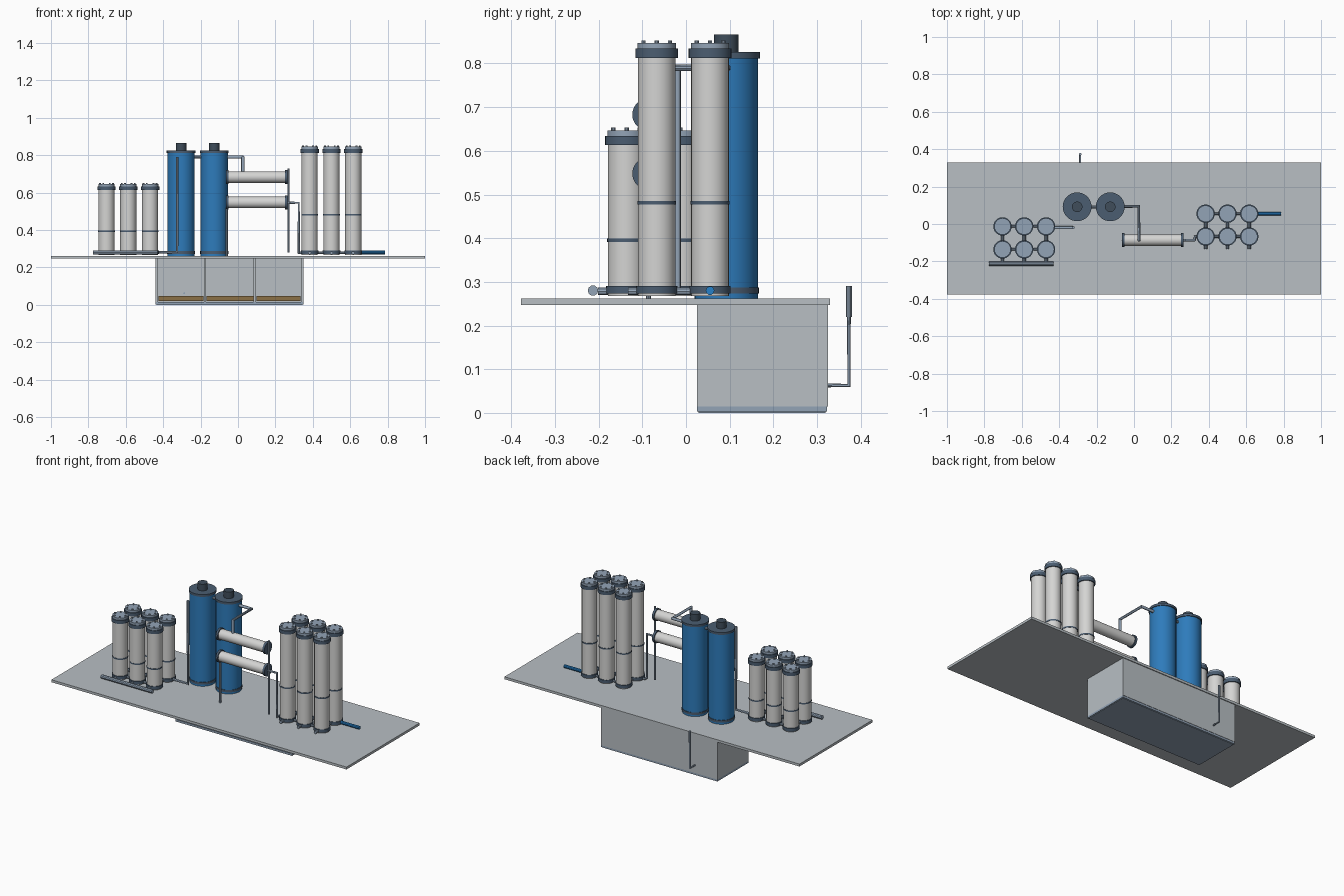
import bpy, bmesh, math
from mathutils import Matrix, Vector

if "Cube" in bpy.data.objects:
    bpy.data.objects.remove(bpy.data.objects["Cube"])


def material(name, rgb):
    m = bpy.data.materials.new(name)
    m.diffuse_color = (*rgb, 1)
    m.use_nodes = True
    m.node_tree.nodes["Principled BSDF"].inputs["Base Color"].default_value = m.diffuse_color
    return m


CONCRETE = material("concrete grey", (0.48, 0.52, 0.55))
SHELL = material("pale shell grey", (0.66, 0.66, 0.65))
BLUE = material("tank blue", (0.027, 0.20, 0.50))
SLATE = material("slate collar", (0.070, 0.110, 0.165))
STEEL = material("pipe steel", (0.29, 0.37, 0.47))
DARK = material("dark fitting", (0.050, 0.075, 0.105))
OUTLET = material("outlet blue", (0.02, 0.22, 0.58))
BROWN = material("filter sand", (0.26, 0.16, 0.06))
MATS = [SHELL, BLUE, SLATE, STEEL, DARK]


def add_object(name, mesh, loc=(0, 0, 0), rot=(0, 0, 0)):
    ob = bpy.data.objects.new(name, mesh)
    ob.location, ob.rotation_euler = loc, rot
    bpy.context.collection.objects.link(ob)
    return ob


def smooth(ob):
    bpy.ops.object.select_all(action='DESELECT')
    ob.select_set(True)
    bpy.context.view_layer.objects.active = ob
    bpy.ops.object.shade_smooth_by_angle(angle=math.radians(35))


def box(name, mat, x, y, z):
    bm = bmesh.new()
    size = [b - a for a, b in (x, y, z)]
    mid = [(a + b) / 2 for a, b in (x, y, z)]
    bmesh.ops.create_cube(bm, size=1, matrix=Matrix.Translation(mid) @ Matrix.Diagonal((*size, 1)))
    me = bpy.data.meshes.new(name)
    bm.to_mesh(me)
    bm.free()
    me.materials.append(mat)
    return add_object(name, me)


def disc(bm, r, z0, z1, mat, x=0, y=0, seg=32):
    """One upright drum, added to a stack."""
    old = set(bm.faces)
    bmesh.ops.create_cone(bm, cap_ends=True, segments=seg, radius1=r, radius2=r, depth=z1 - z0,
                          matrix=Matrix.Translation((x, y, (z0 + z1) / 2)))
    for f in set(bm.faces) - old:
        f.material_index = MATS.index(mat)


def stack(name, drums, bolts=None):
    """Mesh of stacked drums, with an optional ring of bolts (radius, z0, z1)."""
    bm = bmesh.new()
    for r, z0, z1, mat in drums:
        disc(bm, r, z0, z1, mat)
    if bolts:
        for i in range(6):
            a = i * math.pi / 3
            disc(bm, 0.005, bolts[1], bolts[2], STEEL, bolts[0] * math.cos(a), bolts[0] * math.sin(a), 10)
    me = bpy.data.meshes.new(name)
    bm.to_mesh(me)
    bm.free()
    for m in MATS:
        me.materials.append(m)
    return me


def pipe(name, pts, r=0.009, mat=STEEL):
    cu = bpy.data.curves.new(name, 'CURVE')
    cu.dimensions = '3D'
    cu.bevel_depth, cu.bevel_resolution, cu.use_fill_caps = r, 3, True
    sp = cu.splines.new('POLY')
    sp.points.add(len(pts) - 1)
    for p, co in zip(sp.points, pts):
        p.co = (*co, 1)
    cu.materials.append(mat)
    ob = add_object(name, cu)
    bpy.ops.object.select_all(action='DESELECT')
    ob.select_set(True)
    bpy.context.view_layer.objects.active = ob
    bpy.ops.object.convert(target='MESH')
    smooth(bpy.context.view_layer.objects.active)


# Ground slab
box("ground_slab", CONCRETE, (-1, 1), (-0.378, 0.33), (0.247, 0.262))

# Underground basin, open at the front, with dividers and sand bed
box("basin_base", STEEL, (-0.44, 0.35), (0.025, 0.323), (0.003, 0.015))
box("basin_foot", STEEL, (-0.436, 0.346), (0.029, 0.319), (0, 0.003))
box("basin_back_wall", CONCRETE, (-0.44, 0.35), (0.313, 0.325), (0.015, 0.247))
for i, x in enumerate((-0.44, 0.338)):
    box(f"basin_side_wall_{i}", CONCRETE, (x, x + 0.012), (0.025, 0.313), (0.015, 0.247))
for i, x in enumerate((-0.176, 0.09)):
    box(f"basin_divider_{i}", CONCRETE, (x - 0.006, x + 0.006), (0.028, 0.313), (0.015, 0.247))
for i, (a, b) in enumerate(((-0.425, -0.184), (-0.168, 0.082), (0.098, 0.333))):
    box(f"sand_bed_{i}", BROWN, (a, b), (0.04, 0.31), (0.022, 0.047))

# Basin drain riser behind the back wall
pipe("drain_riser", [(-0.288, 0.31, 0.063), (-0.288, 0.373, 0.063), (-0.288, 0.373, 0.29)], 0.005)
pipe("drain_riser_sleeve", [(-0.288, 0.373, 0.22), (-0.288, 0.373, 0.29)], 0.007)


# Filter columns: two banks of six
def column_mesh(name, top, band):
    return stack(name, [
        (0.043, 0.268, top - 0.012, SHELL),
        (0.047, 0.273, 0.291, SLATE),
        (0.0445, band - 0.004, band + 0.004, SLATE),
        (0.049, top - 0.034, top - 0.013, SLATE),
        (0.044, top - 0.013, top, STEEL)], (0.035, top, top + 0.006))


banks = (("short_column", column_mesh("short_column", 0.647, 0.395), (-0.703, -0.587, -0.470), (-0.013, -0.136)),
         ("tall_column", column_mesh("tall_column", 0.847, 0.481), (0.383, 0.500, 0.616), (0.055, -0.067)))
Z = 0.278
for name, mesh, xs, ys in banks:
    for x in xs:
        for y in ys:
            smooth(add_object(name, mesh, (x, y, 0)))
        # Floor pipe joining front and rear columns
        pipe(name + "_link", [(x, ys[0], Z), (x, ys[1] - 0.066, Z)], 0.009)
    for y in ys:
        pipe(name + "_row_link", [(xs[0], y, Z), (xs[2], y, Z)], 0.007)

# Feed header in front of the short columns
pipe("feed_header", [(-0.775, -0.213, 0.28), (-0.43, -0.213, 0.28)], 0.012)
# Riser from the short columns up beside the blue tanks
pipe("tank_riser", [(-0.47, -0.02, 0.282), (-0.325, -0.02, 0.282), (-0.325, -0.02, 0.79)], 0.008)
pipe("outlet_pipe", [(0.616, 0.055, 0.28), (0.785, 0.055, 0.28)], 0.010, OUTLET)

# Blue tanks with dark rims and a valve head
tank = stack("blue_tank", [
    (0.0725, 0.262, 0.815, BLUE),
    (0.075, 0.273, 0.287, SLATE),
    (0.077, 0.812, 0.826, SLATE),
    (0.028, 0.826, 0.866, DARK)])
for x in (-0.304, -0.127):
    smooth(add_object("blue_tank", tank, (x, 0.092, 0)))
pipe("tank_link", [(-0.25, 0.092, 0.79), (-0.18, 0.092, 0.79)], 0.008)
# Transfer pipe from tank to the upper horizontal vessel
pipe("transfer_pipe", [(-0.08, 0.094, 0.79), (0.026, 0.094, 0.79), (0.026, -0.086, 0.79), (0.026, -0.086, 0.69)], 0.009)

# Horizontal vessels with end flanges
VY = -0.086
vessel = stack("horizontal_vessel", [
    (0.031, -0.06, 0.26, SHELL),
    (0.037, -0.065, -0.052, SLATE),
    (0.037, 0.251, 0.265, SLATE)])
for z in (0.683, 0.548):
    smooth(add_object("horizontal_vessel", vessel, (0, VY, z), (0, math.pi / 2, 0)))

# Stand posts at both ends of the vessels
pipe("stand_post_left", [(-0.06, VY, 0.262), (-0.06, VY, 0.52)], 0.006)
pipe("stand_post_right", [(0.27, VY, 0.28), (0.27, VY, 0.73)], 0.006)
# Down pipe from the lower vessel to the tall columns
pipe("down_pipe", [(0.26, VY, 0.546), (0.325, VY, 0.546), (0.325, VY, Z), (0.325, -0.067, Z), (0.383, -0.067, Z)], 0.007)
